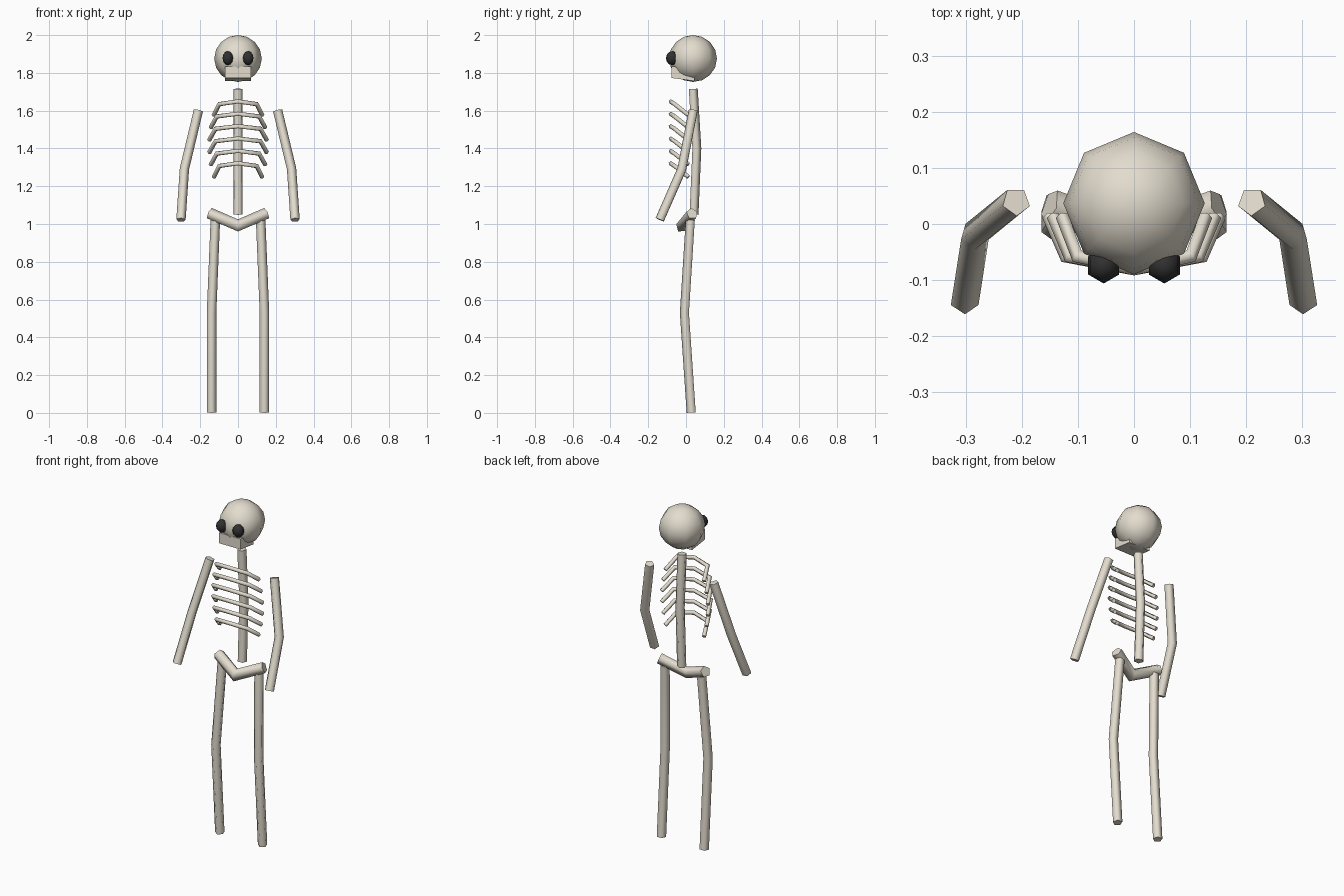
import bpy, bmesh, math
from mathutils import Vector

if "Cube" in bpy.data.objects:
    bpy.data.objects.remove(bpy.data.objects["Cube"])


def material(name, color):
    m = bpy.data.materials.new(name)
    m.diffuse_color = color
    m.use_nodes = True
    m.node_tree.nodes["Principled BSDF"].inputs["Base Color"].default_value = m.diffuse_color
    return m


BONE = material("bone", (0.77, 0.72, 0.62, 1))
DARK = material("dark_socket", (0.03, 0.03, 0.03, 1))


def finish(bm, name, mat):
    bmesh.ops.recalc_face_normals(bm, faces=bm.faces)
    mesh = bpy.data.meshes.new(name)
    bm.to_mesh(mesh)
    bm.free()
    mesh.materials.append(mat)
    obj = bpy.data.objects.new(name, mesh)
    bpy.context.collection.objects.link(obj)
    return obj


def tube(name, points, radius, ref, sides=5):
    """Mitred bone along a path; one polygon corner points towards ref."""
    pts = [Vector(p) for p in points]
    dirs = [(b - a).normalized() for a, b in zip(pts, pts[1:])]
    bm = bmesh.new()
    rings = []
    for i, p in enumerate(pts):
        d0, d1 = dirs[max(i - 1, 0)], dirs[min(i, len(dirs) - 1)]
        t = (d0 + d1).normalized()
        u = Vector(ref)
        u = (u - t * u.dot(t)).normalized()
        v = t.cross(u)
        bend = (d1 - d0)
        ring = []
        for k in range(sides):
            a = 2 * math.pi * k / sides
            off = (u * math.cos(a) + v * math.sin(a)) * radius
            if bend.length > 1e-4:          # keep thickness at the mitre
                n = bend.normalized()
                off += n * off.dot(n) * (1 / t.dot(d0) - 1)
            ring.append(bm.verts.new(p + off))
        rings.append(ring)
    for r0, r1 in zip(rings, rings[1:]):
        for k in range(sides):
            j = (k + 1) % sides
            bm.faces.new((r0[k], r0[j], r1[j], r1[k])).smooth = True
    for ring in (rings[0], rings[-1]):
        cap = bm.faces.new(ring)
        for e in cap.edges:
            e.smooth = False
    return finish(bm, name, BONE)


def ball(name, center, scale, segments, rings, mat):
    bm = bmesh.new()
    bmesh.ops.create_uvsphere(bm, u_segments=segments, v_segments=rings, radius=1)
    for v in bm.verts:
        v.co = Vector(c + s * x for c, s, x in zip(center, scale, v.co))
    for f in bm.faces:
        f.smooth = True
    return finish(bm, name, mat)


# Skull
ball("skull", (0, 0.037, 1.876), (0.126, 0.127, 0.124), 8, 8, BONE)

# Jaw: box with its underside sloping down to the back
bm = bmesh.new()
bmesh.ops.create_cube(bm, size=1)
for v in bm.verts:
    back, top = v.co.y > 0, v.co.z > 0
    v.co = Vector((math.copysign(0.07, v.co.x), 0.045 if back else -0.077,
                   (1.835 if top else 1.773) - (0.016 if back else 0)))
finish(bm, "jaw", BONE)

# Spine and pelvis
tube("spine", [(0, 0.036, 1.715), (0, 0.055, 1.4), (0, 0.04, 1.05)], 0.026, (0, 1, 0))
tube("pelvis", [(-0.15, 0.032, 1.055), (0, -0.02, 0.99), (0.15, 0.032, 1.055)],
     0.032, (0, 0, 1))

# Ribs: front arcs that sweep back and down, widest in the middle of the chest
bulge = [0, 0.016, 0.024, 0.024, 0.016, 0]
for i, b in enumerate(bulge):
    z = 1.648 - 0.0655 * i
    half = [(0.1 + b * 0.85, -0.058, z - 0.014), (0.128 + b, 0.013, z - 0.072)]
    left = [(-x, y, h) for x, y, h in reversed(half)]
    tube(f"rib_{i + 1}", left + [(0, -0.08, z)] + half, 0.012, (0, 0, 1))

# Paired parts
for side, s in (("left", -1), ("right", 1)):
    ball(f"{side}_eye_socket", (s * 0.054, -0.074, 1.878),
         (0.032, 0.032, 0.037), 6, 6, DARK)
    tube(f"{side}_arm", [(s * 0.21, 0.04, 1.6), (s * 0.284, -0.02, 1.29),
                         (s * 0.302, -0.137, 1.022)], 0.026, (0, -1, 0))
    tube(f"{side}_leg", [(s * 0.12, 0.025, 1.02), (s * 0.14, -0.006, 0.53),
                         (s * 0.14, 0.03, 0.002)], 0.0265, (0, -1, 0))
